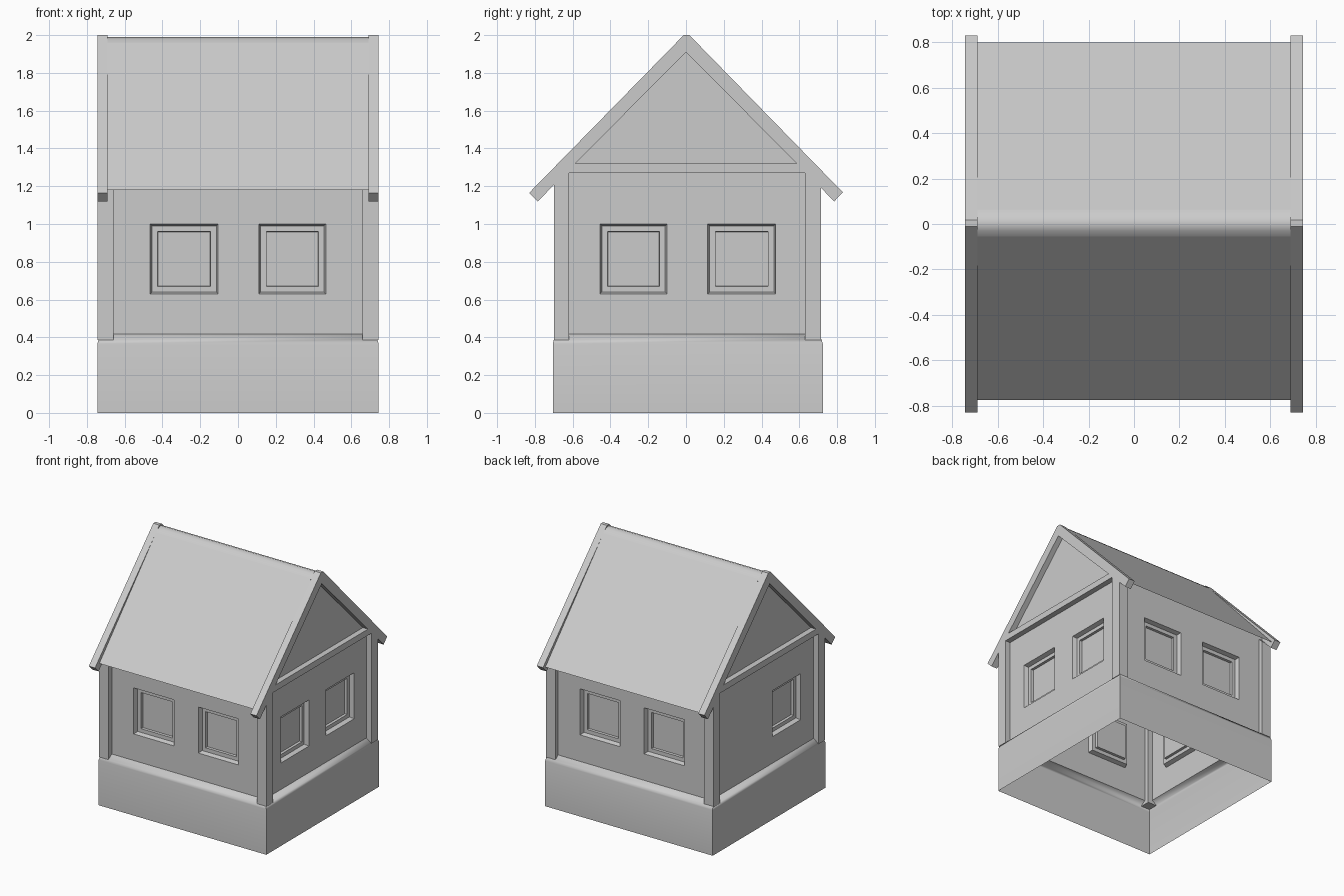
import bpy, bmesh, math
from mathutils import Vector

if "Cube" in bpy.data.objects:
    bpy.data.objects.remove(bpy.data.objects["Cube"])


def finish(name, bm, outward=None, smooth=None):
    """Turn a bmesh into a named object with consistent normals."""
    bmesh.ops.remove_doubles(bm, verts=bm.verts, dist=1e-5)
    bmesh.ops.recalc_face_normals(bm, faces=bm.faces)
    if outward is not None:
        big = max(bm.faces, key=lambda f: f.calc_area())
        big.normal_update()
        if big.normal.dot(Vector(outward)) < 0:
            bmesh.ops.reverse_faces(bm, faces=bm.faces)
    me = bpy.data.meshes.new(name)
    bm.to_mesh(me)
    bm.free()
    if smooth:
        me.shade_smooth()
        me.set_sharp_from_angle(angle=math.radians(smooth))
    ob = bpy.data.objects.new(name, me)
    bpy.context.collection.objects.link(ob)
    return ob


def poly(bm, pts):
    return bm.faces.new([bm.verts.new(p) for p in pts])


def prism(name, profile, x0, x1):
    """Extrude a (y, z) profile along x."""
    bm = bmesh.new()
    f = poly(bm, [(x0, y, z) for y, z in profile])
    ext = bmesh.ops.extrude_face_region(bm, geom=[f])['geom']
    bmesh.ops.translate(bm, vec=(x1 - x0, 0, 0),
                        verts=[v for v in ext if isinstance(v, bmesh.types.BMVert)])
    # extrude_face_region consumes the source face, so cap it again
    if len(bm.faces) < len(profile) + 2:
        poly(bm, [(x0, y, z) for y, z in profile])
    return finish(name, bm)


def bridge(bm, rings):
    for a, b in zip(rings, rings[1:]):
        n = len(a)
        for i in range(n):
            j = (i + 1) % n
            poly(bm, [a[i], a[j], b[j], b[i]])


def wall(name, place, u0, u1, z0, z1, windows, outward, gable=None):
    """Wall sheet with recessed windows; place(u, z, depth) gives a point."""
    bm = bmesh.new()
    us = sorted([u0, u1] + [u for w in windows for u in w])
    zs = [z0, 0.63, 1.0, z1]
    for a, b in zip(us, us[1:]):
        for c, d in zip(zs, zs[1:]):
            if (a, b) in windows and c == 0.63:
                rings = []
                for m, depth in ((0, 0), (0.01, 0.035), (0.04, 0.035), (0.042, 0.055)):
                    rings.append([place(u, z, depth) for u, z in
                                  ((a + m, c + m), (b - m, c + m), (b - m, d - m), (a + m, d - m))])
                bridge(bm, rings)
                poly(bm, rings[-1])
            else:
                poly(bm, [place(u, z, 0) for u, z in ((a, c), (b, c), (b, d), (a, d))])
    if gable:
        poly(bm, [place(u, z, 0) for u, z in [(us[0], z1)] + [(u, z1) for u in us[1:]] + [gable]])
    finish(name, bm, outward)


# plinth with a softly rounded upper ledge, open underneath
bm = bmesh.new()
rings = []
for x, y0, y1, z in ((0.745, -0.705, 0.725, 0), (0.745, -0.705, 0.725, 0.365),
                     (0.738, -0.699, 0.717, 0.39), (0.70, -0.66, 0.68, 0.417)):
    rings.append([(-x, y0, z), (x, y0, z), (x, y1, z), (-x, y1, z)])
bridge(bm, rings)
finish("plinth", bm, (0, -1, 0), smooth=70)

# walls with windows
front_win = [(-0.465, -0.105), (0.11, 0.465)]
side_win = [(-0.455, -0.10), (0.115, 0.475)]
wall("front_wall", lambda u, z, d: (u, -0.66 + d, z), -0.70, 0.70, 0.417, 1.28,
     front_win, (0, -1, 0))
wall("back_wall", lambda u, z, d: (u, 0.68 - d, z), -0.70, 0.70, 0.417, 1.26,
     front_win, (0, 1, 0))
wall("right_wall", lambda u, z, d: (0.70 - d, u, z), -0.66, 0.68, 0.417, 1.27,
     side_win, (1, 0, 0), gable=(0, 1.93))
wall("left_wall", lambda u, z, d: (-0.70 + d, u, z), -0.66, 0.68, 0.417, 1.27,
     side_win[:1], (-1, 0, 0), gable=(0, 1.93))

# corner posts, gable beams and barge boards on both ends
post_front = [(-0.70, 0.385), (-0.62, 0.385), (-0.62, 1.29), (-0.70, 1.21)]
post_back = [(0.715, 0.385), (0.63, 0.385), (0.63, 1.28), (0.715, 1.195)]
beam = [(-0.62, 1.27), (0.63, 1.27), (0.63, 1.28), (0.59, 1.32), (-0.59, 1.32), (-0.62, 1.29)]
barge = [(-0.012, 2.0), (0.018, 2.0), (0.83, 1.168), (0.785, 1.12), (0.0, 1.91),
         (-0.785, 1.12), (-0.83, 1.165)]
for side, s in (("left", -1), ("right", 1)):
    prism(side + "_front_post", post_front, s * 0.66, s * 0.745)
    prism(side + "_back_post", post_back, s * 0.66, s * 0.745)
    prism(side + "_gable_beam", beam, s * 0.69, s * 0.745)
    prism(side + "_barge_board", barge, s * 0.69, s * 0.745)

# roof sheet: two flat slopes joined by a rounded ridge
bm = bmesh.new()
line = [(-0.775, 1.18), (-0.055, 1.957), (-0.03, 1.979), (0.003, 1.99),
        (0.036, 1.979), (0.063, 1.955), (0.80, 1.16)]
for i, ((ya, za), (yb, zb)) in enumerate(zip(line, line[1:])):
    f = poly(bm, [(-0.69, ya, za), (0.69, ya, za), (0.69, yb, zb), (-0.69, yb, zb)])
    f.smooth = 0 < i < len(line) - 2
finish("roof", bm, (0, 0, 1))
